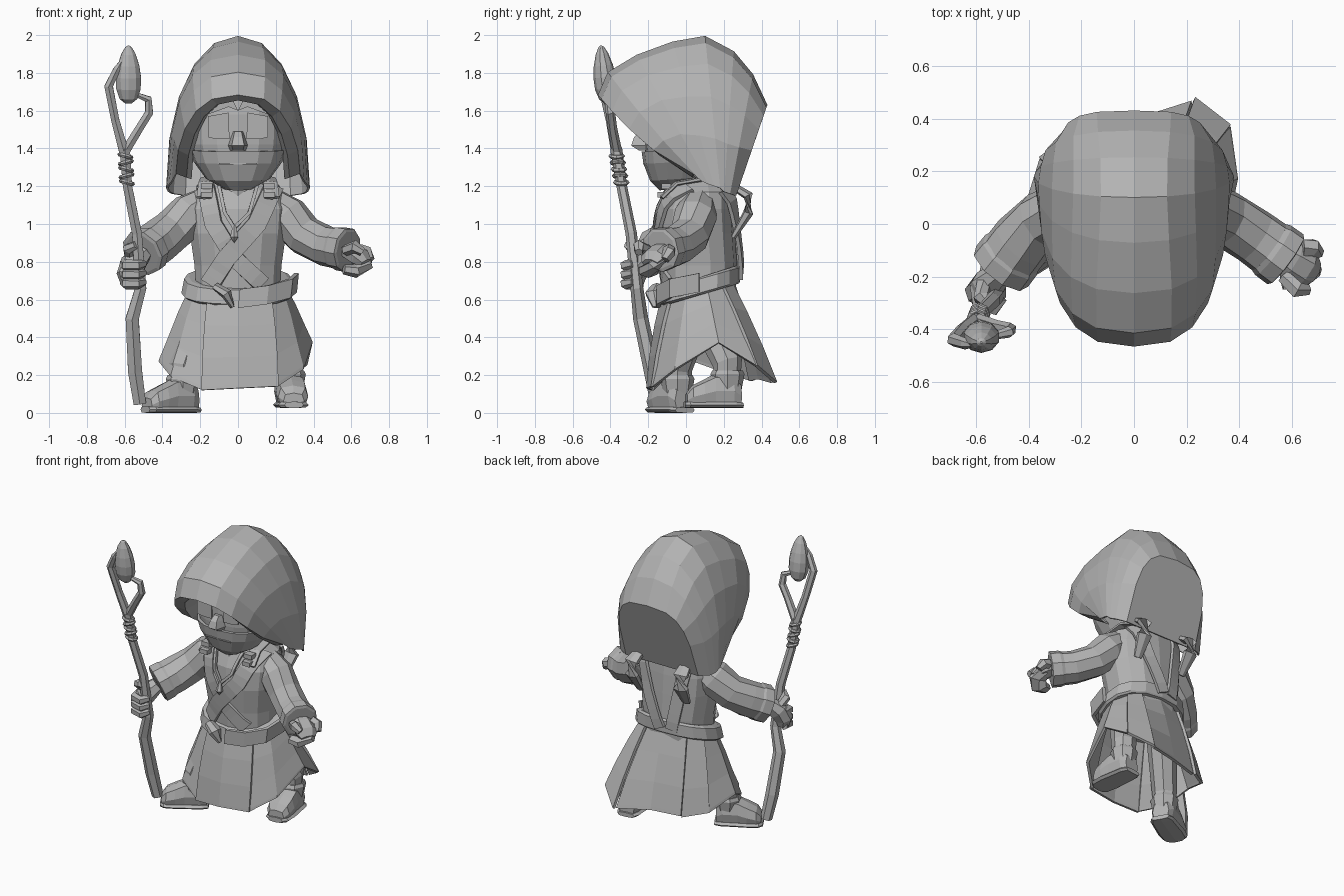
import bpy, bmesh, math
from mathutils import Vector as V, Matrix
from mathutils.bvhtree import BVHTree

old = bpy.data.objects.get("Cube")
if old:
    bpy.data.objects.remove(old)

grey = bpy.data.materials.new("stone_grey")
grey.use_nodes = True
GREY = (0.45, 0.45, 0.45, 1)
grey.diffuse_color = GREY
grey.node_tree.nodes["Principled BSDF"].inputs["Base Color"].default_value = GREY


def finish(name, bm, solid=0):
    bmesh.ops.recalc_face_normals(bm, faces=bm.faces)
    me = bpy.data.meshes.new(name)
    bm.to_mesh(me)
    bm.free()
    me.materials.append(grey)
    ob = bpy.data.objects.new(name, me)
    bpy.context.collection.objects.link(ob)
    if solid:
        m = ob.modifiers.new("thickness", "SOLIDIFY")
        m.thickness, m.offset = solid, 0
    return ob


def loft(rings, closed=True, caps=True):
    bm = bmesh.new()
    rows = [[bm.verts.new(p) for p in r] for r in rings]
    n = len(rows[0])
    for a, b in zip(rows, rows[1:]):
        for i in range(n if closed else n - 1):
            j = (i + 1) % n
            bm.faces.new((a[i], a[j], b[j], b[i]))
    if caps:
        bm.faces.new(rows[0])
        bm.faces.new(rows[-1])
    return bm


def oval(n, power=2.0):
    # unit superellipse, starting at the front
    out = []
    for i in range(n):
        a = 2 * math.pi * i / n
        s, c = math.sin(a), -math.cos(a)
        out.append((math.copysign(abs(s) ** (2 / power), s), math.copysign(abs(c) ** (2 / power), c)))
    return out


def body(levels, n, power=2.0, tilt=0.0):
    # levels of (height, front y, back y, half width)
    return [[V((w * u, (f + b) / 2 + v * (b - f) / 2, z + tilt * v)) for u, v in oval(n, power)]
            for z, f, b, w in levels]


def tube(name, pts, radii, n=6, flat=1.0, hint=(0, 0, 1)):
    pts = [V(p) for p in pts]
    rings = []
    for i, p in enumerate(pts):
        t = (pts[min(i + 1, len(pts) - 1)] - pts[max(i - 1, 0)]).normalized()
        side = t.cross(V(hint)).normalized()
        up = side.cross(t)
        rings.append([p + radii[i] * (side * u + up * v * flat) for u, v in oval(n)])
    return finish(name, loft(rings))


def plate(name, outline, y, thick):
    # outline in x, z, extruded backwards
    return finish(name, loft([[V((x, y + d, z)) for x, z in outline] for d in (0, thick)]))


# Hood: arches swept from the inner lip to the flat back panel
# each arch: crown y, crown z, foot y, foot z, half width, squareness, sag
arches = [(-.25, 1.66, .05, 1.24, .25, 2.6, .03), (-.4, 1.66, .04, 1.25, .275, 2.6, .05),
          (-.46, 1.685, .04, 1.27, .325, 2.7, .05), (-.41, 1.8, .08, 1.23, .345, 2.6, .02),
          (-.26, 1.89, .12, 1.21, .36, 2.5, 0), (-.07, 1.96, .15, 1.2, .37, 2.25, 0),
          (.1, 1.99, .18, 1.19, .375, 2.1, 0), (.25, 1.91, .2, 1.17, .365, 2.2, 0),
          (.35, 1.79, .23, 1.16, .345, 2.5, 0), (.425, 1.63, .26, 1.15, .28, 3.4, 0)]
rows = []
for ty, tz, fy, fz, w, power, sag in arches:
    half = [(u, v) for u, v in oval(20, power)[5:16]]
    rows.append([V((w * u, fy + (ty - fy) * v, fz + (tz - fz) * v - sag * 4 * v * (1 - v))) for u, v in half])
hood_bm = loft(rows, closed=False, caps=False)
hood_bm.verts.ensure_lookup_table()
hood_bm.faces.new(hood_bm.verts[-len(rows[0]):])
finish("hood", hood_bm, .012)

# Head, mask, nose, eyes and brows
finish("head", loft(body([(1.2, -.13, .1, .07), (1.25, -.18, .15, .16), (1.33, -.21, .2, .225),
                          (1.42, -.22, .22, .255), (1.58, -.22, .22, .26), (1.72, -.2, .2, .23)], 16, 2.3)))
finish("mask", loft(body([(1.19, -.14, .1, .08), (1.24, -.19, .15, .17), (1.33, -.225, .2, .235),
                          (1.395, -.235, .22, .26)], 16, 2.3, .012)))
finish("neck", loft(body([(1.1, -.1, .16, .12), (1.28, -.1, .16, .12)], 8)))
finish("nose", loft([[V((x, y, z)) for x, y, z in
                      [(-w, -.2, h), (-w * .6, f, h), (w * .6, f, h), (w, -.2, h)]]
                     for h, w, f in [(1.39, .045, -.25), (1.415, .055, -.29), (1.46, .04, -.275), (1.49, .03, -.24)]]))
plate("mouth", [(-.1, 1.315), (.1, 1.315), (.1, 1.322), (-.1, 1.322)], -.228, .009)
for s, side in ((1, "left"), (-1, "right")):
    plate(side + "_eye", [(s * .045, 1.45), (s * .12, 1.45), (s * .16, 1.46), (s * .16, 1.57), (s * .05, 1.59)], -.228, .009)
    plate(side + "_brow", [(s * x, z) for x, z in
                           [(.0, 1.6), (.05, 1.62), (.16, 1.58), (.2, 1.6), (.12, 1.67), (.03, 1.66)]], -.245, .06)

# Torso and collar
torso_bm = loft(body([(.6, -.11, .26, .225), (.78, -.12, .27, .235), (.95, -.14, .26, .26),
                      (1.08, -.13, .25, .27), (1.17, -.09, .24, .24), (1.23, -.05, .2, .15)], 14, 2.4))
surface = BVHTree.FromBMesh(torso_bm)
finish("torso", torso_bm)


def ribbon(name, path, width, facing=-1, lift=.012):
    # strip laid over the torso, path given in x, z
    rows = []
    path = [V(p) for p in path]
    dense = [a.lerp(b, t / 4) for a, b in zip(path, path[1:]) for t in range(4)] + [path[-1]]
    for i, p in enumerate(dense):
        t = (dense[min(i + 1, len(dense) - 1)] - dense[max(i - 1, 0)]).normalized()
        row = []
        for k in (-.5, .5):
            q = p + V((-t.y, t.x)) * width * k
            hit = surface.ray_cast(V((q.x, 3 * facing, q.y)), V((0, -facing, 0)))[0]
            y = hit.y if hit else .06
            row.append(V((q.x, y + facing * lift, q.y)))
        rows.append(row)
    finish(name, loft(rows, closed=False, caps=False), .02)


ribbon("right_lapel", [(-.17, 1.2), (-.13, 1.0), (-.02, .82), (.13, .68)], .09)
ribbon("left_lapel", [(.19, 1.2), (.1, 1.0), (-.06, .82), (-.15, .68)], .1, lift=.022)
ribbon("cord_right", [(-.1, 1.2), (-.07, 1.06), (-.02, .98)], .018, lift=.03)
ribbon("cord_left", [(.1, 1.2), (.06, 1.06), (-.02, .98)], .018, lift=.03)
tube("pendant", [(-.02, -.17, .99), (-.02, -.18, .93), (-.02, -.18, .9)], [.01, .024, .008], 6)
ribbon("back_strap_right", [(-.16, 1.18), (-.12, .95), (-.08, .72)], .08, 1, .02)
ribbon("back_strap_left", [(.18, 1.18), (.1, .95), (.0, .72)], .08, 1, .03)
for s, side in ((1, "left"), (-1, "right")):
    tube(side + "_shoulder_strap", [(s * .18, -.13, 1.14), (s * .17, -.05, 1.215), (s * .16, .1, 1.24), (s * .17, .24, 1.18)],
         [.045, .045, .045, .045], 6, .3)
    for k in (0, 1):
        plate(side + "_buckle", [(s * (.165 + a), 1.2 - .045 * k + b) for a, b in
                                 ((-.03, -.015), (.03, -.015), (.03, .015), (-.03, .015))], -.13 - .02 * k, .05)
    tube(side + "_back_fold", [(s * .18, .25, 1.2), (s * .19, .33, 1.15), (s * .19, .33, 1.06), (s * .18, .25, .93)],
         [.04, .055, .055, .03], 6, .5)

# Belt with a hanging knot, lower in front than behind
finish("belt", loft(body([(.625, -.125, .28, .285), (.635, -.14, .285, .3), (.71, -.13, .285, .285),
                          (.72, -.11, .27, .26)], 16, 2.3, .06)))
tube("belt_knot", [(-.12, -.15, .67), (-.06, -.17, .63), (-.03, -.16, .56)], [.035, .05, .02], 6, .6)
tongue = [[V((x, y, z)), V((x + .01, y, z + .1))] for x, y, z in
          ((0, -.145, .555), (.15, -.145, .575), (.27, -.08, .61), (.3, .07, .64))]
finish("belt_tongue", loft(tongue, closed=False, caps=False), .025)

# Skirt: flared panels that overlap at their edges
hem = [(0, -.18, .13), (.2, -.16, .14), (.33, -.05, .23), (.375, .17, .37), (.35, .36, .25), (.22, .46, .16),
       (0, .39, .18), (-.2, .34, .17), (-.34, .24, .2), (-.4, .05, .27), (-.34, -.1, .19), (-.18, -.17, .12)]


def panel(name, ids, lift, grow=.0):
    rows = []
    for t in (0, .3, .65, .96, 1):
        row = []
        for i in ids:
            h = V(hem[i % len(hem)])
            a = math.atan2(h.x, -(h.y - .08))
            top = V((.255 * math.sin(a), .07 - .175 * math.cos(a), .65 - .05 * math.cos(a)))
            p = top.lerp(h, t)
            out = V((math.sin(a), -math.cos(a), 0))
            row.append(p + out * (lift + .012 * math.sin(t * math.pi) + grow * (t > .9)))
        rows.append(row)
    finish(name, loft(rows, closed=False, caps=False), .018)


panel("front_panel", [11, 0, 1], .022)
panel("left_panel", [1, 2, 3, 4], 0, .012)
panel("left_tail_panel", [4, 5], .018)
panel("back_panel", [5, 6, 7], 0)
panel("right_back_panel", [7, 8], .018)
panel("right_panel", [8, 9, 10, 11], 0, .012)


# Arms with wide sleeves and folded cuffs
def arm(side, path, radii):
    tube(side + "_sleeve", path, radii, 9)
    a, b = V(path[-2]), V(path[-1])
    d = (b - a).normalized()
    tube(side + "_cuff", [b - d * .07, b - d * .05, b + d * .01, b + d * .015],
         [radii[-1] * k for k in (.98, 1.05, 1.06, .9)], 9)


arm("left", [(.17, .07, 1.11), (.26, .05, 1.04), (.35, .02, .94), (.46, -.05, .885), (.57, -.13, .865)],
    [.09, .115, .108, .108, .112])
arm("right", [(-.17, .07, 1.11), (-.25, .05, 1.05), (-.35, .01, .96), (-.43, -.07, .9), (-.5, -.16, .85)],
    [.09, .12, .115, .12, .12])

# Open left hand
tube("left_palm", [(.54, -.1, .88), (.6, -.14, .85), (.65, -.17, .82), (.68, -.19, .79)], [.05, .075, .08, .05], 7, .6)
tube("left_fingers", [(.64, -.13, .83), (.66, -.17, .78), (.62, -.2, .75), (.56, -.21, .76)], [.06, .06, .06, .045], 6, .6)
tube("left_index", [(.64, -.09, .86), (.68, -.09, .85), (.7, -.11, .81)], [.035, .035, .025], 6)
tube("left_thumb", [(.57, -.2, .86), (.62, -.25, .88), (.66, -.25, .85)], [.03, .035, .022], 6)

# Right hand closed around the staff
tube("right_palm", [(-.5, -.18, .85), (-.555, -.23, .79), (-.58, -.26, .73), (-.575, -.26, .68)],
     [.05, .07, .065, .045], 7, .85, (0, 1, 0))
for k in range(3):
    z = .79 - .048 * k
    tube("right_finger", [(-.6, -.23, z), (-.59, -.3, z - .01), (-.53, -.32, z - .01), (-.5, -.28, z)],
         [.028, .032, .03, .022], 6)
tube("right_thumb", [(-.57, -.22, .82), (-.58, -.28, .87), (-.54, -.31, .89)], [.03, .032, .022], 6)

# Staff, fork, wrapping and egg-shaped gem
tube("staff", [(-.52, -.15, .05), (-.545, -.18, .22), (-.56, -.24, .5), (-.515, -.26, .66), (-.535, -.29, .95),
               (-.585, -.34, 1.2), (-.6, -.37, 1.4)], [.038, .043, .04, .034, .03, .028, .032], 6, hint=(0, 1, 0))
tube("fork_left", [(-.6, -.365, 1.37), (-.65, -.4, 1.55), (-.685, -.44, 1.73), (-.64, -.455, 1.82), (-.61, -.46, 1.87)],
     [.03, .025, .026, .022, .008], 6, hint=(0, 1, 0))
tube("fork_right", [(-.6, -.365, 1.38), (-.52, -.39, 1.51), (-.47, -.4, 1.59), (-.475, -.41, 1.66), (-.55, -.43, 1.69)],
     [.028, .025, .025, .022, .012], 6, hint=(0, 1, 0))
for k in range(5):
    z = 1.22 + .035 * k
    c = V((-.588 - .008 * k / 4, -.343 - .006 * k, z))
    d = V((.1 * (-1) ** k, 0, .4)).normalized() * .011
    tube("wrapping", [c - d, c, c + d], [.036, .044, .036], 8, hint=(0, 1, 0))
tube("gem", [(-.58, -.415 - .035 * t, 1.64 + .305 * t) for t in (0, .08, .25, .45, .65, .85, .97, 1)],
     [.02, .05, .068, .07, .06, .04, .018, .004], 10, .85, hint=(0, 1, 0))


# Legs and boots
def boot(side, x, y, turn, base):
    place = Matrix.Translation((x, y, base)) @ Matrix.Rotation(turn, 4, "Z")
    for part, sections in (("boot", [(.12, .055, .13), (.08, .075, .18), (-.02, .08, .18), (-.08, .085, .15),
                                     (-.14, .08, .12), (-.17, .055, .08)]),
                           ("sole", [(.13, .06, .03), (.09, .08, .035), (-.08, .09, .035), (-.155, .082, .035), (-.18, .05, .035)])):
        finish(side + "_" + part, loft([[place @ V((w * u, s, h / 2 + h / 2 * v)) for u, v in oval(8, 3.2)]
                                        for s, w, h in sections]))
    ankle = place @ V((0, .05, .1))
    tube(side + "_leg", [ankle, ankle + V((0, 0, .14)), (x * .5, .07, .6)], [.065, .08, .1], 8, hint=(0, 1, 0))
    tube(side + "_boot_top", [ankle, ankle + V((0, 0, .08)), ankle + V((0, 0, .1))], [.075, .09, .08], 8, hint=(0, 1, 0))


boot("left", .275, .17, .12, .025)
boot("right", -.335, -.07, -1.05, 0)
